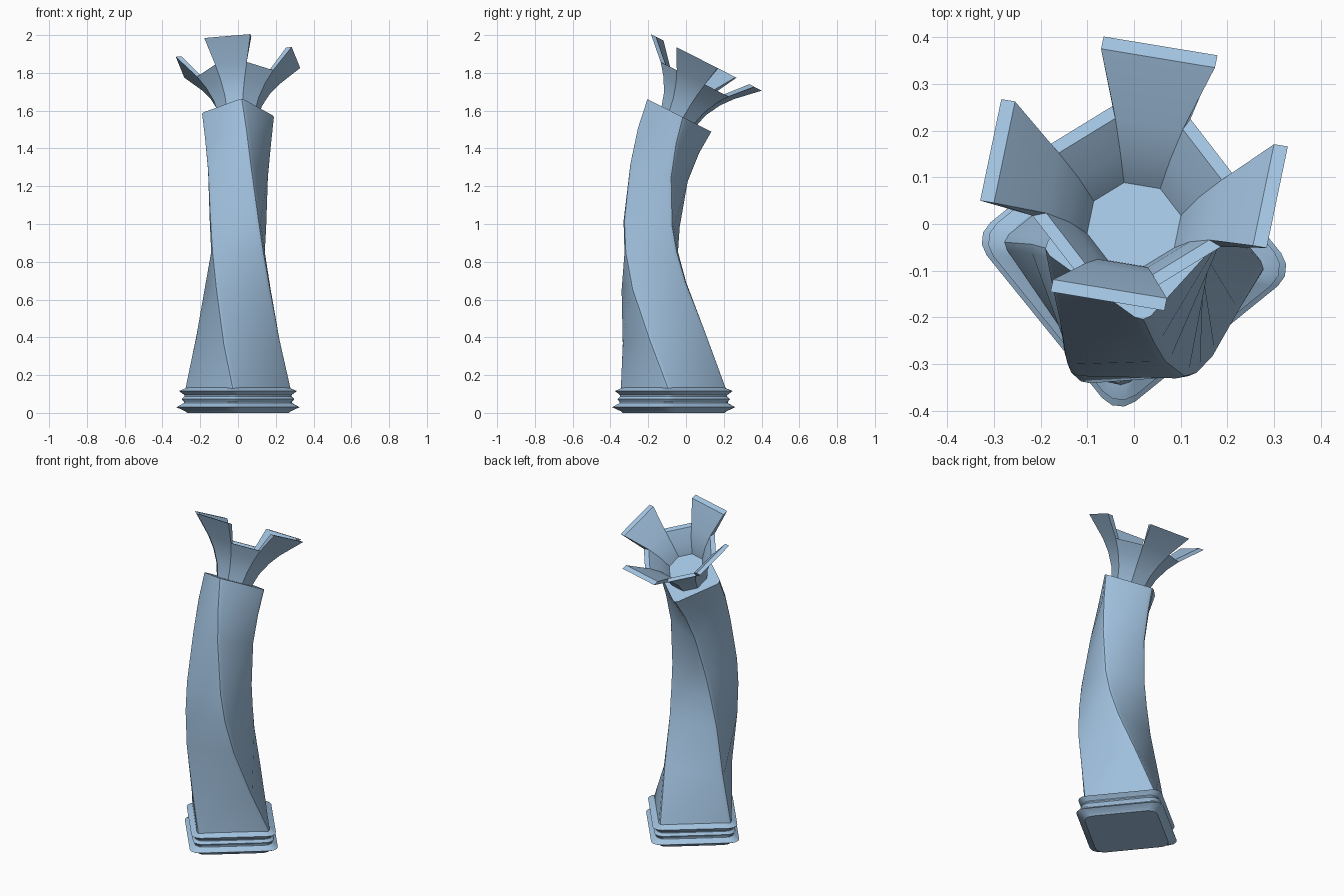
import bpy, bmesh, math
from mathutils import Vector, Matrix

if "Cube" in bpy.data.objects:
    bpy.data.objects.remove(bpy.data.objects["Cube"])

mat = bpy.data.materials.new("pale blue")
mat.diffuse_color = (0.36, 0.54, 0.74, 1)
mat.use_nodes = True
mat.node_tree.nodes["Principled BSDF"].inputs["Base Color"].default_value = mat.diffuse_color


def finish(bm, name, angle):
    bmesh.ops.recalc_face_normals(bm, faces=bm.faces[:])
    me = bpy.data.meshes.new(name)
    bm.to_mesh(me)
    bm.free()
    me.materials.append(mat)
    ob = bpy.data.objects.new(name, me)
    bpy.context.collection.objects.link(ob)
    bpy.ops.object.select_all(action='DESELECT')
    ob.select_set(True)
    bpy.context.view_layer.objects.active = ob
    bpy.ops.object.shade_smooth_by_angle(angle=math.radians(angle))
    return ob


def rounded_square(ext, rho, turn, segs=3):
    """Square with rounded corners; ext is the reach of each corner."""
    d = ext + rho * (math.sqrt(2) - 1) - rho * math.sqrt(2)
    pts = []
    for k in range(4):
        a = math.radians(turn + 90 * k)
        for s in range(segs + 1):
            b = a + math.radians(-45 + 90 * s / segs)
            pts.append(Vector((d * math.cos(a) + rho * math.cos(b),
                               d * math.sin(a) + rho * math.sin(b), 0)))
    return pts


def loft(name, rings, angle):
    bm = bmesh.new()
    vs = [[bm.verts.new(p) for p in r] for r in rings]
    n = len(vs[0])
    for a, b in zip(vs, vs[1:]):
        for i in range(n):
            j = (i + 1) % n
            bm.faces.new((a[i], a[j], b[j], b[i]))
    bm.faces.new(vs[0][::-1])
    bm.faces.new(vs[-1])
    return finish(bm, name, angle)


# Ridged base
base_profile = [(0.0, 0.272), (0.008, 0.28), (0.03, 0.328), (0.052, 0.288),
                (0.058, 0.288), (0.073, 0.3), (0.088, 0.285), (0.094, 0.285),
                (0.116, 0.314), (0.134, 0.27)]
loft("base", [[p + Vector((0, -0.065, z)) for p in rounded_square(e, 0.05, -6)]
              for z, e in base_profile], 25)

# Twisted, bent column: centre y, centre z, tilt, corner reach, turn
sections = [(-0.065, 0.10, 0, 0.282, -6), (-0.068, 0.135, 0, 0.278, -6),
            (-0.118, 0.40, -9, 0.232, -19), (-0.170, 0.67, -7, 0.203, -34),
            (-0.184, 0.85, -1, 0.19, -45), (-0.182, 1.00, 6, 0.181, -53),
            (-0.143, 1.27, 17, 0.172, -67), (-0.093, 1.44, 22, 0.18, -76),
            (-0.035, 1.575, 27, 0.191, -84)]
rings = []
for y, z, tilt, e, turn in sections:
    m = Matrix.Translation((0, y, z)) @ Matrix.Rotation(math.radians(-tilt), 4, 'X')
    rings.append([m @ p for p in rounded_square(e, 0.025, turn, 2)])
loft("column", rings, 30)

# Local frame of the tilted column top, turned to face the petals
TOP = (Matrix.Translation((0, -0.035, 1.575)) @
       Matrix.Rotation(math.radians(-27), 4, 'X') @
       Matrix.Rotation(math.radians(-10.5), 4, 'Z'))


def octagon(r, h):
    return [Vector((r * math.cos(math.radians(22.5 + 45 * k)),
                    r * math.sin(math.radians(22.5 + 45 * k)), h)) for k in range(8)]


# Eight-sided flared cup whose alternate sides grow into petals
T = 0.03
bm = bmesh.new()
layers = []
for t in (0, T):
    cup = [[bm.verts.new(TOP @ p) for p in octagon(r - t, h)]
           for r, h in [(0.105, -0.01), (0.13, 0.07), (0.172, 0.145), (0.222, 0.207)]]
    tips = []
    for k in range(4):
        rot = Matrix.Rotation(math.radians(90 * k), 4, 'Z')
        tips.append([bm.verts.new(TOP @ rot @ Vector((0.312 - t, w, 0.315)))
                     for w in (-0.124, 0.124)])
    layers.append((cup, tips))


def quads(layer):
    cup, tips = layer
    out = []
    for a, b in zip(cup, cup[1:]):
        for i in range(8):
            j = (i + 1) % 8
            out.append((a[i], a[j], b[j], b[i]))
    for k in range(4):
        i = (2 * k - 1) % 8
        out.append((cup[-1][i], cup[-1][2 * k], tips[k][1], tips[k][0]))
    return out


outer, inner = quads(layers[0]), quads(layers[1])
twin = {}
for fo, fi in zip(outer, inner):
    twin.update(zip(fo, fi))
    bm.faces.new(fo)
    bm.faces.new(fi[::-1])
bm.edges.ensure_lookup_table()
rim = [e for e in bm.edges if e.is_boundary and e.verts[0] in twin]
for e in rim:
    a, b = e.verts
    bm.faces.new((a, b, twin[b], twin[a]))
finish(bm, "petal_cup", 30)

# Flat floor inside the cup
loft("cup_floor", [[TOP @ p for p in octagon(r, h)]
                   for r, h in [(0.09, 0.0), (0.108, 0.075)]], 30)
